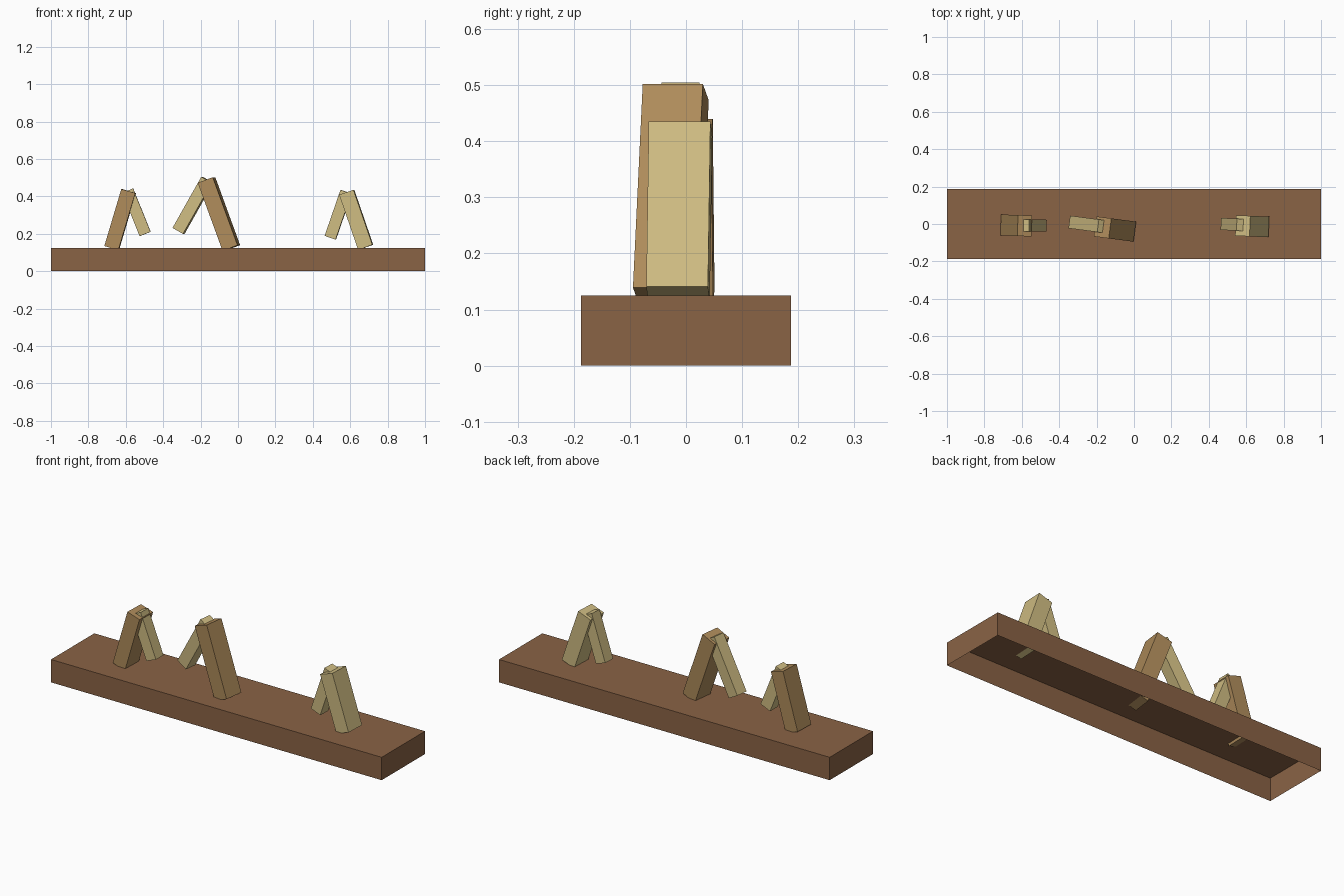
import bpy, bmesh
from math import radians
from mathutils import Matrix, Vector

cube = bpy.data.objects.get("Cube")
if cube:
    bpy.data.objects.remove(cube, do_unlink=True)


def linear(c):
    c /= 255
    return c / 12.92 if c <= 0.04045 else ((c + 0.055) / 1.055) ** 2.4


def material(name, *rgb):
    mat = bpy.data.materials.new(name)
    mat.use_nodes = True
    color = [linear(c) for c in rgb] + [1]
    mat.diffuse_color = color
    mat.node_tree.nodes["Principled BSDF"].inputs["Base Color"].default_value = color
    return mat


dark_wood = material("dark brown wood", 138, 99, 69)
tan_wood = material("tan wood", 175, 140, 91)
pale_wood = material("pale wood", 207, 188, 130)


def block(name, mat, size, center, tilt=0, turn=0, open_bottom=False):
    """Box leaned sideways by tilt, then turned about the vertical (degrees)."""
    bm = bmesh.new()
    bmesh.ops.create_cube(bm, size=1, matrix=Matrix.Diagonal((*size, 1)))
    if open_bottom:
        bottom = [f for f in bm.faces if f.normal.z < -0.9]
        bmesh.ops.delete(bm, geom=bottom, context="FACES_ONLY")
    mesh = bpy.data.meshes.new(name)
    bm.to_mesh(mesh)
    bm.free()
    mesh.materials.append(mat)
    obj = bpy.data.objects.new(name, mesh)
    obj.matrix_world = (Matrix.Translation(Vector(center))
                        @ Matrix.Rotation(radians(turn), 4, "Z")
                        @ Matrix.Rotation(radians(tilt), 4, "Y"))
    bpy.context.collection.objects.link(obj)
    return obj


# Hollow shelf board, open underneath
block("base_board", dark_wood, (2, 0.374, 0.125), (0, 0, 0.0625), open_bottom=True)

# Three leaning pairs: a thick post and a thinner prop each
block("right_post", tan_wood, (0.078, 0.112, 0.318), (-0.63, -0.008, 0.276), 16.6, -2)
block("right_prop", pale_wood, (0.063, 0.064, 0.25), (-0.543, -0.008, 0.315), -22, -1)

block("middle_post", tan_wood, (0.086, 0.108, 0.387), (-0.102, -0.027, 0.306), -20.2, -7.5)
block("middle_prop", pale_wood, (0.065, 0.068, 0.314), (-0.241, -0.003, 0.352), 29.6, -7.5)

block("left_post", pale_wood, (0.081, 0.11, 0.311), (0.632, -0.012, 0.275), -19, -2.5)
block("left_prop", pale_wood, (0.062, 0.064, 0.26), (0.536, -0.003, 0.302), 19, -2.5)
